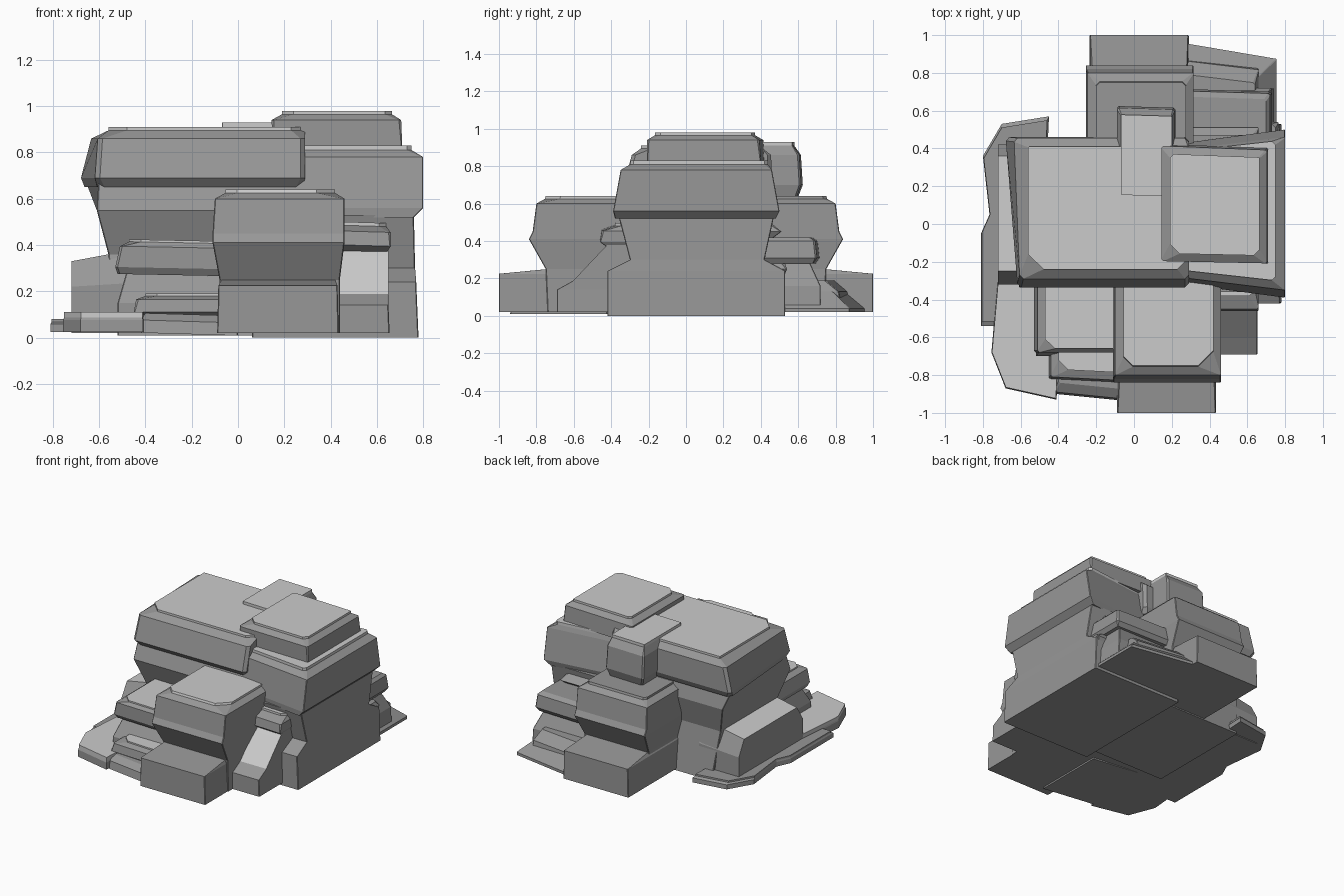
import bpy, bmesh


def shade(name, v):
    m = bpy.data.materials.new(name)
    m.diffuse_color = (v, v, v, 1)
    return m


DARK, LIGHT = shade("rock_side", 0.31), shade("rock_top", 0.8)


def loft(name, rings, lit=None):
    """Flat-faced solid through rings. lit: None, 'rim' (top and its rim) or 'slope' (upward faces)."""
    bm = bmesh.new()
    loops = [[bm.verts.new(p) for p in r] for r in rings]
    for k, (a, b) in enumerate(zip(loops, loops[1:])):
        n = len(a)
        for i in range(n):
            f = bm.faces.new((a[i], a[(i + 1) % n], b[(i + 1) % n], b[i]))
            f.material_index = int(lit == 'rim' and k == len(loops) - 2)
    bm.faces.new(loops[0][::-1])
    bm.faces.new(loops[-1]).material_index = int(lit == 'rim')
    bmesh.ops.recalc_face_normals(bm, faces=bm.faces)
    if lit == 'slope':
        for f in bm.faces:
            f.normal_update()
            f.material_index = int(f.normal.z > 0.65)
    me = bpy.data.meshes.new(name)
    bm.to_mesh(me)
    bm.free()
    me.materials.append(DARK)
    me.materials.append(LIGHT)
    ob = bpy.data.objects.new(name, me)
    bpy.context.collection.objects.link(ob)
    return ob


def rock(name, layers, tilt=0.0, skew=0.0, taper=0.0, lit=None):
    """Stacked chamfered rectangles: (z, x0, x1, y0, y1, chamfer[, left slant]).
    chamfer is one value or front-left, front-right, back-right, back-left."""
    rings = []
    for z, x0, x1, y0, y1, c, *slant in layers:
        cs = c if isinstance(c, tuple) else (c,) * 4
        a, b, d, e = (max(v, 0.004) for v in cs)
        pts = [(x0 + a, y0), (x1 - b, y0), (x1, y0 + b), (x1, y1 - d),
               (x1 - d, y1), (x0 + e, y1), (x0, y1 - e), (x0, y0 + a)]
        xm, ym = (x0 + x1) / 2, (y0 + y1) / 2
        ring = []
        for x, y in pts:
            zz = z + tilt * (x - xm)
            yy = ym + (y - ym) * (1 + taper * (x - x1)) + skew * (x - xm)
            if slant and x < xm:
                x += slant[0] * (y1 - y)
            ring.append((x, yy, zz))
        rings.append(ring)
    return loft(name, rings, lit)


def plate(name, outline, z0, z1, shrink, lit=None):
    """Thin ledge with a bevelled rim from a free outline."""
    cx = sum(p[0] for p in outline) / len(outline)
    cy = sum(p[1] for p in outline) / len(outline)
    zm = z0 + (z1 - z0) * 0.6
    return loft(name, [[(cx + (x - cx) * k, cy + (y - cy) * k, z) for x, y in outline]
                       for k, z in ((1, z0), (1, zm), (shrink, zm + 0.01), (shrink, z1))], lit)


# Right main mass with overhanging upper half
rock("right_cliff_base", [
    (0.0, 0.06, 0.78, -0.42, 0.53, 0), (0.24, 0.06, 0.77, -0.42, 0.53, 0),
    (0.30, 0.06, 0.765, -0.30, 0.42, 0), (0.53, 0.06, 0.76, -0.36, 0.47, 0)])
rock("right_cliff_top", [
    (0.52, 0.05, 0.76, -0.38, 0.48, 0), (0.56, 0.05, 0.80, -0.39, 0.50, 0),
    (0.78, 0.05, 0.80, -0.35, 0.46, 0), (0.81, 0.06, 0.75, -0.30, 0.44, 0.02),
    (0.83, 0.06, 0.75, -0.30, 0.44, 0.02)], taper=0.3, lit='rim')
rock("right_cap", [
    (0.82, 0.15, 0.71, -0.20, 0.41, 0), (0.94, 0.145, 0.705, -0.20, 0.40, 0.01),
    (0.965, 0.19, 0.665, -0.16, 0.36, (0.05, 0.03, 0, 0.02)),
    (0.98, 0.19, 0.665, -0.16, 0.36, (0.05, 0.03, 0, 0.02))],
    skew=-0.03, taper=-0.03, lit='rim')

# Left main mass
rock("left_cliff", [
    (0.01, -0.52, 0.10, -0.34, 0.45, 0), (0.36, -0.56, 0.20, -0.26, 0.40, 0),
    (0.55, -0.61, 0.27, -0.335, 0.45, 0), (0.68, -0.66, 0.26, -0.29, 0.42, 0, 0.08)])
cut = (0.08, 0.06, 0, 0)
rock("left_cap", [
    (0.65, -0.665, 0.28, -0.30, 0.44, 0.03, 0.08), (0.69, -0.68, 0.29, -0.335, 0.46, 0.02, 0.08),
    (0.86, -0.635, 0.29, -0.29, 0.455, 0.02, 0.04),
    (0.895, -0.56, 0.29, -0.24, 0.41, cut), (0.91, -0.56, 0.29, -0.24, 0.41, cut)], lit='rim')
loft("left_step", [
    [(x, y0 if f else y1, z) for x, f, z in
     ((-0.72, 1, za), (-0.40, 1, zb), (-0.40, 0, zb), (-0.72, 0, za))]
    for y0, y1, za, zb in ((-0.32, 0.42, 0.02, 0.02), (-0.32, 0.42, 0.22, 0.24),
                           (-0.25, 0.36, 0.33, 0.39))])
step = bpy.data.objects["left_step"].data
step.polygons[-1].material_index = 1

# Rear summit block
rock("rear_summit", [
    (0.62, -0.06, 0.20, 0.18, 0.59, 0.01), (0.70, -0.09, 0.22, 0.16, 0.62, 0.01),
    (0.86, -0.09, 0.215, 0.15, 0.61, 0.01), (0.91, -0.07, 0.20, 0.15, 0.575, 0),
    (0.93, -0.07, 0.20, 0.15, 0.575, 0)], skew=-0.03, lit='rim')

# Front and rear buttresses share one shape
for name, s, dx, c, lit in (("front", -1, 0.0, (0.05, 0.08, 0, 0), 'rim'),
                            ("rear", 1, -0.145, 0.02, None)):
    def box(z, x0, x1, y, c=0):
        lo, hi = sorted((s * 0.20, s * y))
        return (z, x0 + dx, x1 + dx, lo, hi, c)
    rock(name + "_buttress", [
        box(0.02, -0.08, 0.44, 0.74), box(0.25, -0.08, 0.44, 0.75),
        box(0.41, -0.11, 0.46, 0.84), box(0.45, -0.11, 0.46, 0.82),
        box(0.60, -0.10, 0.46, 0.80),
        box(0.625, -0.055, 0.42, 0.755, c), box(0.64, -0.055, 0.42, 0.75, c)], lit=lit)
    rock(name + "_foot", [
        box(0.02, -0.09, 0.435, 1.0), box(0.225, -0.085, 0.43, 1.0),
        box(0.25, -0.07, 0.42, 0.74)])

# Front left terraces
rock("front_left_terrace_upper", [
    (0.27, -0.52, 0.0, -0.66, -0.2, 0.01), (0.30, -0.53, 0.0, -0.68, -0.2, 0.01),
    (0.39, -0.51, 0.0, -0.68, -0.2, 0.01), (0.41, -0.47, 0.0, -0.66, -0.2, 0.05),
    (0.42, -0.47, 0.0, -0.66, -0.2, 0.05)], tilt=-0.02, lit='rim')
rock("front_left_terrace_core", [
    (0.02, -0.52, 0.0, -0.70, -0.2, 0), (0.15, -0.52, 0.0, -0.70, -0.2, 0),
    (0.29, -0.48, 0.0, -0.62, -0.2, 0)])
rock("front_left_terrace_middle", [
    (0.08, -0.43, 0.0, -0.79, -0.4, 0), (0.11, -0.45, 0.0, -0.83, -0.4, 0),
    (0.165, -0.44, 0.0, -0.82, -0.4, 0.01), (0.18, -0.40, 0.0, -0.78, -0.4, 0.05),
    (0.19, -0.40, 0.0, -0.78, -0.4, 0.05)], skew=-0.05, lit='rim')
rock("front_left_terrace_low", [
    (0.015, -0.42, 0.0, -0.92, -0.4, 0), (0.07, -0.42, 0.0, -0.91, -0.4, 0),
    (0.10, -0.40, 0.0, -0.86, -0.4, 0.01)], tilt=-0.03, skew=-0.1)

# Low ledges on the left
plate("front_left_ledge", [(-0.72, -0.28), (-0.755, -0.68), (-0.68, -0.87),
                           (-0.41, -0.93), (-0.38, -0.28)], 0.025, 0.11, 0.98, 'rim')
plate("left_ledge", [(-0.81, -0.54), (-0.50, -0.54), (-0.45, 0.57), (-0.70, 0.53),
                     (-0.80, 0.36), (-0.765, 0.05), (-0.81, -0.05)], 0.025, 0.08, 0.96)

# Front right terraces and leaning slab
rock("front_right_base", [
    (0.02, 0.3, 0.655, -0.69, -0.3, 0), (0.14, 0.3, 0.65, -0.69, -0.3, 0),
    (0.19, 0.3, 0.65, -0.60, -0.3, 0)])
loft("leaning_slab", [
    [(x, y, z) for y, z in ((-0.62, 0.17), (-0.45, 0.35), (-0.42, 0.38),
                            (-0.30, 0.38), (-0.30, 0.17))] for x in (0.3, 0.65)], 'slope')
rock("front_right_shelf", [
    (0.37, 0.3, 0.64, -0.42, -0.2, 0), (0.40, 0.3, 0.66, -0.46, -0.2, 0),
    (0.46, 0.3, 0.66, -0.45, -0.2, 0.01), (0.485, 0.3, 0.64, -0.38, -0.2, 0.03),
    (0.50, 0.3, 0.64, -0.38, -0.2, 0.03)], tilt=-0.03, lit='rim')

# Rear right terraces
rock("rear_right_terrace_upper", [
    (0.28, 0.1, 0.71, 0.3, 0.69, 0), (0.31, 0.1, 0.73, 0.3, 0.71, 0.01),
    (0.40, 0.1, 0.72, 0.3, 0.70, 0.01), (0.42, 0.1, 0.70, 0.3, 0.67, 0.01)], skew=-0.03)
rock("rear_right_shelf", [
    (0.42, 0.2, 0.64, 0.3, 0.47, 0), (0.45, 0.2, 0.66, 0.3, 0.51, 0),
    (0.50, 0.2, 0.63, 0.3, 0.45, 0.02)])
rock("rear_right_terrace_core", [
    (0.02, 0.1, 0.74, 0.3, 0.72, 0), (0.16, 0.1, 0.73, 0.3, 0.72, 0),
    (0.29, 0.1, 0.68, 0.3, 0.66, 0)])
rock("rear_right_terrace_low", [
    (0.08, 0.1, 0.66, 0.4, 0.86, 0), (0.13, 0.1, 0.66, 0.4, 0.85, 0),
    (0.19, 0.1, 0.64, 0.4, 0.78, 0.01)], skew=-0.12)
rock("rear_right_wedge", [
    (0.02, 0.1, 0.755, 0.4, 0.93, 0), (0.04, 0.1, 0.755, 0.4, 0.93, 0),
    (0.13, 0.1, 0.66, 0.4, 0.83, 0)], skew=-0.17)
rock("right_rear_ledge", [
    (0.20, 0.4, 0.74, 0.3, 0.52, 0), (0.25, 0.4, 0.765, 0.3, 0.54, 0),
    (0.28, 0.4, 0.75, 0.3, 0.53, 0.02)])
